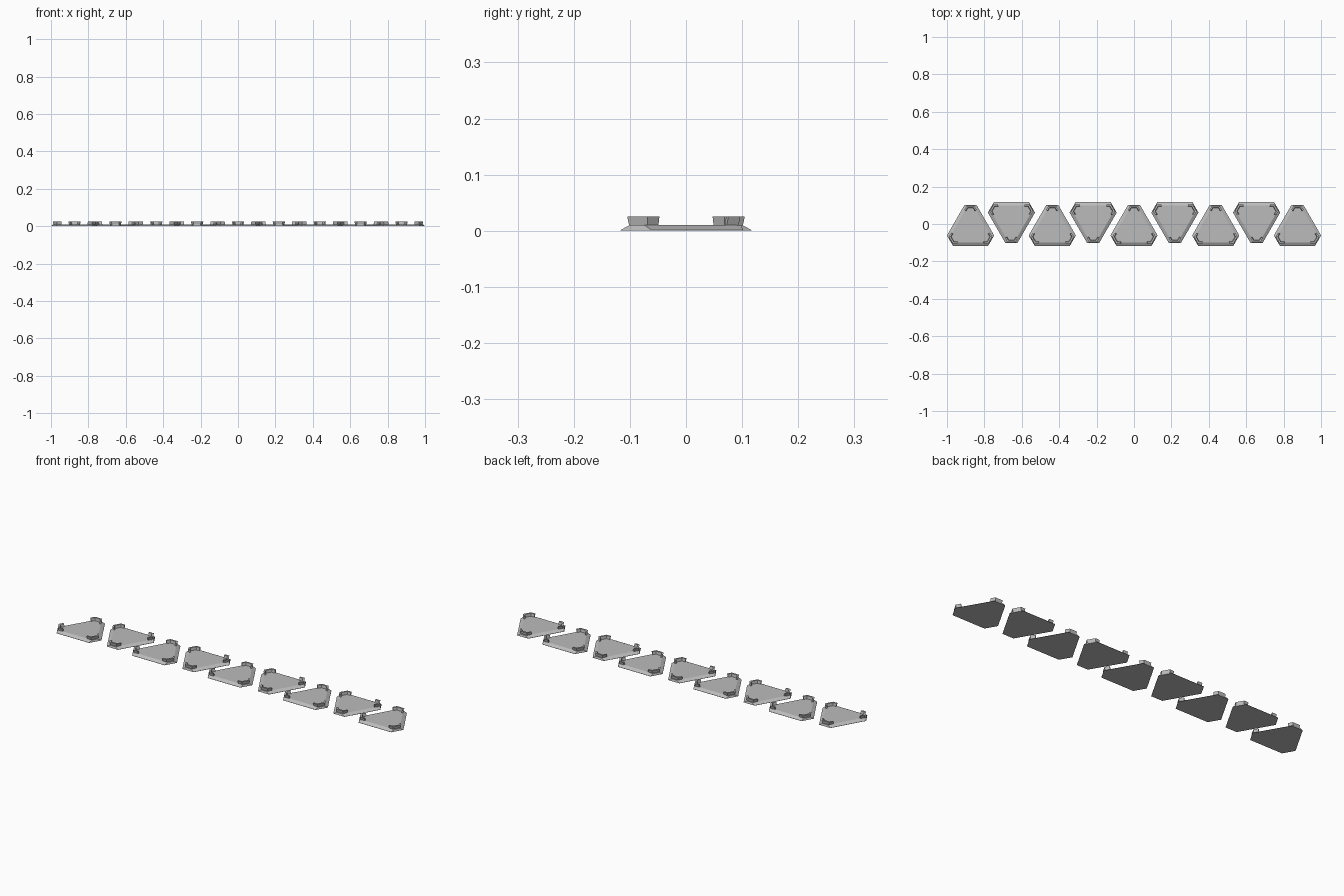
import bpy, bmesh, math

if "Cube" in bpy.data.objects:
    bpy.data.objects.remove(bpy.data.objects["Cube"])

grey = bpy.data.materials.new("light_grey")
grey.diffuse_color = (0.5, 0.5, 0.5, 1)
grey.use_nodes = True
grey.node_tree.nodes["Principled BSDF"].inputs["Base Color"].default_value = grey.diffuse_color

IN_R, CUT = 0.0915, 0.127      # centre to long side, centre to cut corner
TAN30 = math.tan(math.radians(30))


def turn(pts, k):
    """Rotate points by k thirds of a full turn."""
    c, s = math.cos(math.radians(120 * k)), math.sin(math.radians(120 * k))
    return [(x * c - y * s, x * s + y * c) for x, y in pts]


def outline(r, d):
    """Equilateral triangle of inradius r with its corners cut at distance d."""
    half = (2 * r - d) * TAN30
    return [p for k in range(3) for p in turn([(half, d), (-half, d)], k)]


def loft(bm, rings):
    """Closed solid through (points, z) rings."""
    loops = [[bm.verts.new((x, y, z)) for x, y in pts] for pts, z in rings]
    n = len(loops[0])
    for lo, hi in zip(loops, loops[1:]):
        for i in range(n):
            j = (i + 1) % n
            bm.faces.new((lo[i], lo[j], hi[j], hi[i]))
    bm.faces.new(loops[0][::-1])
    bm.faces.new(loops[-1])


def finish(bm, name):
    bmesh.ops.recalc_face_normals(bm, faces=bm.faces[:])
    me = bpy.data.meshes.new(name)
    bm.to_mesh(me)
    bm.free()
    me.materials.append(grey)
    return me


# Plate: long sides slope inward, cut corners stay nearly upright
bm = bmesh.new()
loft(bm, [(outline(IN_R, CUT), 0), (outline(IN_R, CUT), 0.001),
          (outline(IN_R - 0.017, CUT - 0.003), 0.0105)])
plate_mesh = finish(bm, "plate")

# Corner clips: a back wall with two flared wings, leaning slightly outward
right_side = [(0.021, 0.122), (0.033, 0.101), (0.026, 0.097), (0.016, 0.113)]
channel = right_side + [(-x, y) for x, y in reversed(right_side)]
foot = [(x * 0.88, y - 0.003) for x, y in channel]
bm = bmesh.new()
for k in range(3):
    loft(bm, [(turn(foot, k), 0.008), (turn(channel, k), 0.025)])
clip_mesh = finish(bm, "corner_clips")

# Row of nine tiles, every second one turned half round
for i in range(9):
    flip = i % 2
    for mesh in (plate_mesh, clip_mesh):
        ob = bpy.data.objects.new(f"{mesh.name}_{i + 1}", mesh)
        ob.location = ((i - 4) * 0.2185, 0.0255 if flip else -0.0255, 0)
        ob.rotation_euler.z = math.pi * flip
        bpy.context.collection.objects.link(ob)
